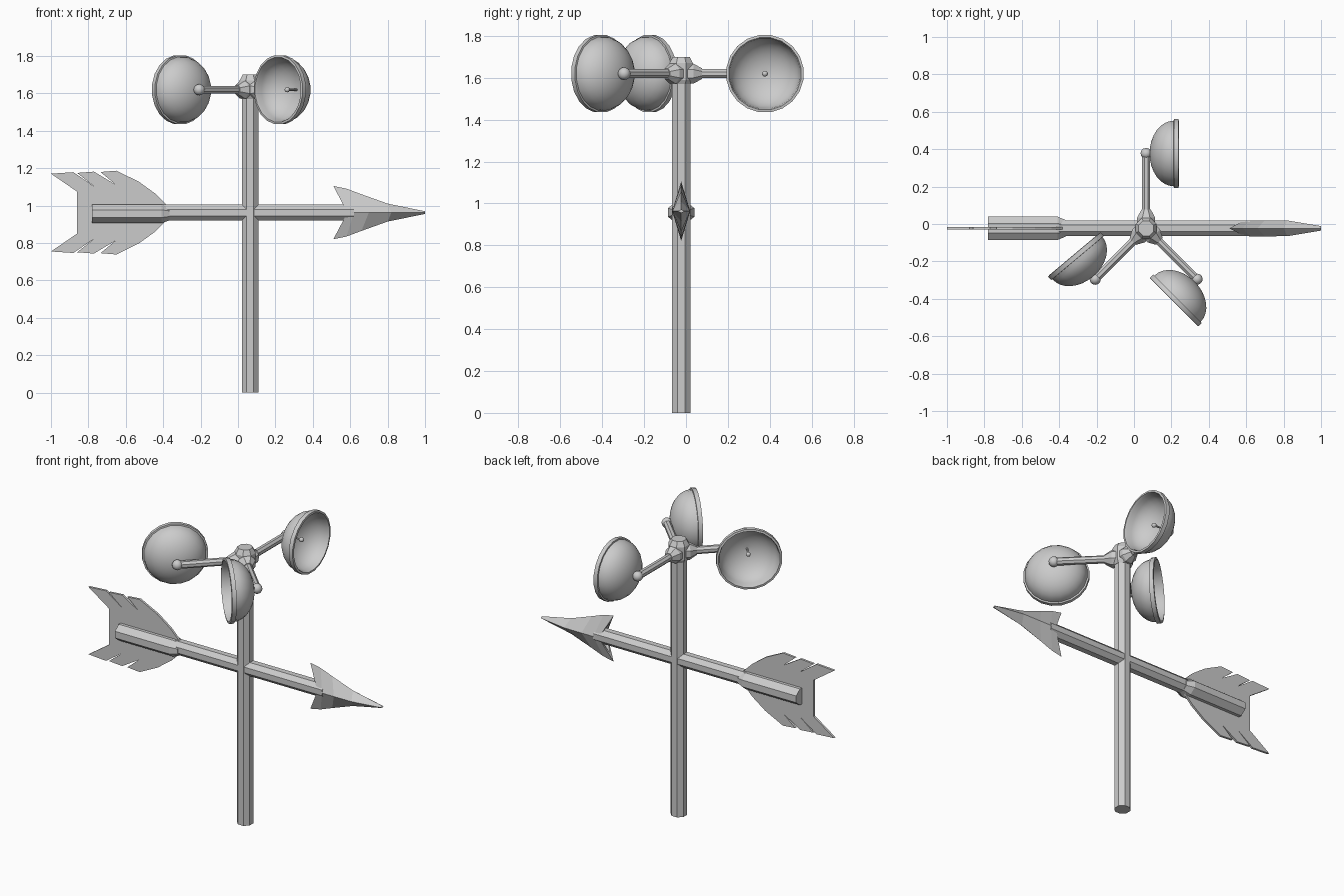
import bpy, bmesh
from math import pi, cos, sin, radians
from mathutils import Vector

if "Cube" in bpy.data.objects:
    bpy.data.objects.remove(bpy.data.objects["Cube"])

CX, CY = 0.065, -0.023      # pole axis
ARROW_Z, ARM_Z = 0.963, 1.62


def finish(bm, name, smooth=False):
    bmesh.ops.remove_doubles(bm, verts=bm.verts, dist=1e-5)
    bmesh.ops.recalc_face_normals(bm, faces=bm.faces)
    me = bpy.data.meshes.new(name)
    bm.to_mesh(me)
    bm.free()
    ob = bpy.data.objects.new(name, me)
    bpy.context.collection.objects.link(ob)
    if smooth:
        bpy.ops.object.select_all(action='DESELECT')
        ob.select_set(True)
        bpy.context.view_layer.objects.active = ob
        bpy.ops.object.shade_smooth_by_angle(angle=radians(35))
    return ob


def lathe(name, profile, origin, axis=(0, 0, 1), segs=8, smooth=False, scale=(1, 1)):
    """Sweep (apothem, distance) pairs around an axis, flats facing outward."""
    bm = bmesh.new()
    rot = Vector(axis).to_track_quat('Z', 'Y')
    rings = []
    for r, d in profile:
        r /= cos(pi / segs)
        ring = []
        for i in range(segs):
            a = (i + 0.5) * 2 * pi / segs
            p = Vector((r * cos(a) * scale[0], r * sin(a) * scale[1], d))
            ring.append(bm.verts.new(Vector(origin) + rot @ p))
        rings.append(ring)
    for a, b in zip(rings, rings[1:]):
        for i in range(segs):
            j = (i + 1) % segs
            bm.faces.new((a[i], a[j], b[j], b[i]))
    for ring, (r, d) in ((rings[0], profile[0]), (rings[-1], profile[-1])):
        if r > 0.001:
            bm.faces.new(ring)
    return finish(bm, name, smooth)


def ball(name, centre, r):
    bm = bmesh.new()
    bmesh.ops.create_uvsphere(bm, u_segments=12, v_segments=8, radius=r)
    bmesh.ops.translate(bm, verts=bm.verts, vec=centre)
    return finish(bm, name, True)


# Pole and hub
lathe("pole", [(0.044, 0), (0.044, 1.6)], (CX, CY, 0))
lathe("hub", [(0.046, 1.57), (0.056, 1.59), (0.056, 1.67), (0.04, 1.70)], (CX, CY, 0))

# Cup section: outer bowl, rim band, inner bowl
N = 8
outer = [(max(0.175 * sin(i / N * pi / 2), 0.0001), 0.195 - 0.175 * cos(i / N * pi / 2) * 0.97)
         for i in range(N + 1)]
rim = [(0.184, 0.148), (0.184, 0.173), (0.172, 0.175)]
outer = [(r, 0.018 + (d - 0.025) * 0.76) for r, d in outer]
inner = [(max(r * 0.95, 0.0001), d + 0.012) for r, d in reversed(outer)]
cup_profile = outer + rim + inner

# Three arms, each with a cup turned across its end
for k, (arm_deg, cup_deg) in enumerate(((90, 0), (225, 130), (315, 225)), 1):
    d = Vector((cos(radians(arm_deg)), sin(radians(arm_deg)), 0))
    c = Vector((cos(radians(cup_deg)), sin(radians(cup_deg)), 0))
    start = Vector((CX, CY, ARM_Z))
    end = start + d * (0.40 if k == 1 else 0.385)
    lathe(f"arm_socket_{k}", [(0.048, 0.03), (0.048, 0.058), (0.025, 0.10)], start, d)
    lathe(f"arm_{k}", [(0.021, 0.05), (0.021, (end - start).length)], start, d)
    ball(f"arm_end_{k}", end, 0.03)
    lathe(f"cup_{k}", cup_profile, end, c, 20, True)
    lathe(f"cup_pin_{k}", [(0.005, 0), (0.005, 0.105)], end, c, 6)
    ball(f"cup_pin_tip_{k}", end + c * 0.105, 0.014)

# Arrow shaft and thicker tail sleeve
lathe("arrow_shaft", [(0.042, -0.5), (0.042, 0.62)], (0, CY, ARROW_Z), (1, 0, 0))
lathe("tail_sleeve", [(0.05, -0.78), (0.05, -0.41), (0.035, -0.365)],
      (0, CY, ARROW_Z - 0.006), (1, 0, 0), scale=(1.26, 1))

# Arrow head: ridge on each side, thin barbed edge above and below
edge = [(0.51, 0.142), (0.58, 0.128), (0.66, 0.098), (0.8, 0.048), (1.0, 0.007)]
ridge = [(0.585, 0.040), (0.62, 0.043), (0.70, 0.043), (0.82, 0.042), (1.0, 0.012)]
notch = [(0.535, 0.095), (0.59, 0.035)]
bm = bmesh.new()
for s in (1, -1):
    e = [bm.verts.new((x, CY, ARROW_Z + s * h)) for x, h in edge]
    n = [bm.verts.new((x, CY, ARROW_Z + s * h)) for x, h in notch]
    for t in (1, -1):
        r = [bm.verts.new((x, CY + t * w, ARROW_Z)) for x, w in ridge]
        for i in range(len(edge) - 1):
            bm.faces.new((e[i], e[i + 1], r[i + 1], r[i]))
        bm.faces.new((e[0], n[0], r[0]))
        bm.faces.new((n[0], n[1], r[0]))
finish(bm, "arrow_head")

# Fletching: flat plate with slits, mirrored below the shaft
half = [(-0.37, 0.03), (-0.44, 0.10), (-0.53, 0.165), (-0.65, 0.224), (-0.735, 0.217),
        (-0.655, 0.15), (-0.77, 0.219), (-0.86, 0.212), (-0.765, 0.137),
        (-0.88, 0.216), (-1.0, 0.208), (-0.86, 0.112)]
outline = half + [(x, -z) for x, z in reversed(half)]
bm = bmesh.new()
T = 0.007
face = bm.faces.new([bm.verts.new((x, CY - T, ARROW_Z + z)) for x, z in outline])
ext = bmesh.ops.extrude_face_region(bm, geom=[face], use_keep_orig=True)
bmesh.ops.translate(bm, vec=(0, 2 * T, 0),
                    verts=[v for v in ext['geom'] if isinstance(v, bmesh.types.BMVert)])
bmesh.ops.triangulate(bm, faces=[f for f in bm.faces if len(f.verts) > 4])
finish(bm, "fletching")
